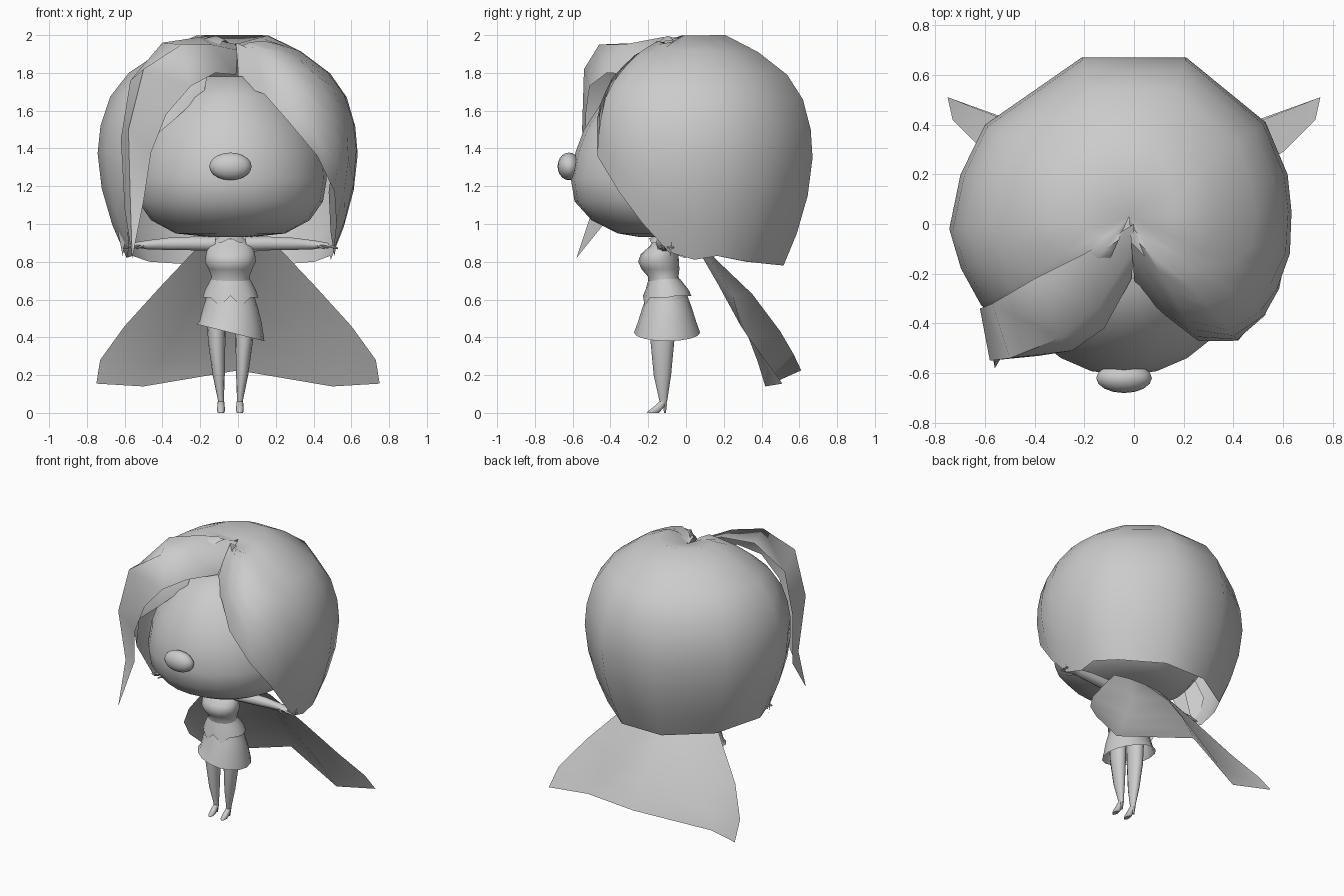
import bpy
import bmesh
from math import sin, cos, pi, radians
from mathutils import Vector

if "Cube" in bpy.data.objects:
    bpy.data.objects.remove(bpy.data.objects["Cube"])

# One plain grey covers everything
grey = bpy.data.materials.new("plain grey")
grey.use_nodes = True
GREY = (0.6, 0.6, 0.6, 1)
grey.diffuse_color = GREY
grey.node_tree.nodes["Principled BSDF"].inputs["Base Color"].default_value = GREY

MID = -0.04  # symmetry line of the figure


def finish(name, bm, angle=45):
    """Turn a bmesh into a smooth-shaded object."""
    bmesh.ops.remove_doubles(bm, verts=bm.verts, dist=0.0005)
    bmesh.ops.recalc_face_normals(bm, faces=bm.faces)
    mesh = bpy.data.meshes.new(name)
    bm.to_mesh(mesh)
    bm.free()
    obj = bpy.data.objects.new(name, mesh)
    bpy.context.collection.objects.link(obj)
    mesh.materials.append(grey)
    bpy.ops.object.select_all(action="DESELECT")
    obj.select_set(True)
    bpy.context.view_layer.objects.active = obj
    bpy.ops.object.shade_smooth_by_angle(angle=radians(angle))
    return obj


def loft(name, rows, closed=False, caps=False, angle=45):
    """Skin a list of point rows with quads."""
    bm = bmesh.new()
    grid = [[bm.verts.new(p) for p in row] for row in rows]
    n = len(rows[0])
    for a, b in zip(grid, grid[1:]):
        for i in range(n if closed else n - 1):
            j = (i + 1) % n
            bm.faces.new((a[i], a[j], b[j], b[i]))
    if caps:
        bm.faces.new(grid[0])
        bm.faces.new(grid[-1])
    return finish(name, bm, angle)


def ring(x, y, z, ra, rb, sides, along="z"):
    """Ellipse of points across the z or x axis."""
    turns = [2 * pi * i / sides for i in range(sides)]
    if along == "x":
        return [Vector((x, y + ra * cos(t), z + rb * sin(t))) for t in turns]
    return [Vector((x + ra * cos(t), y + rb * sin(t), z)) for t in turns]


def stack(name, sections, sides=16, caps=True, bend=None):
    """Body part from (z, y centre, x radius, y radius) sections."""
    rows = [ring(MID, y, z, rx, ry, sides) for z, y, rx, ry in sections]
    if bend:
        for p in rows[-1]:
            p.z += bend(p)
    return loft(name, rows, True, caps)


# Head, listed as height, half width, front and back
head = [(.93, .1, -.24, .1), (.95, .29, -.36, .2), (1.02, .42, -.5, .3),
        (1.12, .49, -.59, .4), (1.24, .51, -.61, .45), (1.38, .5, -.585, .5),
        (1.5, .46, -.54, .5), (1.67, .34, -.43, .45), (1.78, .17, -.27, .25)]
stack("head", [(z, (f + b) / 2, w, (b - f) / 2) for z, w, f, b in head], 24)

# Nose
bm = bmesh.new()
bmesh.ops.create_uvsphere(bm, u_segments=16, v_segments=10, radius=1)
for v in bm.verts:
    v.co = Vector((MID + v.co.x * .112, v.co.y * .06 - .62, v.co.z * .073 + 1.305))
finish("nose", bm)

# Hair cap: one vertical profile spread over columns of (x, y, bottom height)
profile = [(0, 1.95), (.28, 2), (.55, 1.91), (.79, 1.79), (.92, 1.66),
           (.985, 1.5), (1, 1.35), (.96, 1.15), (.87, .95), (.76, .78)]
columns = [(.01, -.33, 1.78), (.16, -.43, 1.69), (.27, -.49, 1.55),
           (.42, -.47, 1.36), (.53, -.37, 1.17), (.585, -.26, 1),
           (.63, -.12, .85), (.635, .05, .81), (.62, .2, .83), (.53, .41, .8),
           (.21, .67, .78), (-.21, .67, .78), (-.6, .4, .8), (-.7, .2, .83),
           (-.745, -.02, .82), (-.7, -.18, .87), (-.62, -.33, 1.15),
           (-.52, -.4, 1.4), (-.35, -.42, 1.55), (-.2, -.38, 1.7)]


def along_profile(u):
    i = min(int(u), len(profile) - 2)
    (r0, z0), (r1, z1) = profile[i], profile[i + 1]
    return r0 + (r1 - r0) * (u - i), z0 + (z1 - z0) * (u - i)


def hair_column(x, y, bottom):
    end = len(profile) - 1
    while along_profile(end)[1] < bottom:
        end -= 0.01
    pole = Vector((-.02, .03))
    points = []
    for k in range(10):
        r, z = along_profile(end * k / 9)
        flat = pole.lerp(Vector((x, y)), r)
        # slight valley along the parting
        valley = .05 * max(0, 1 - abs(flat.x - .02) / .13) if flat.y < 0 else 0
        points.append((flat.x, flat.y, z - valley))
    return points


loft("hair_cap", [hair_column(*c) for c in columns], angle=60)

# Swept fringe hanging over the right side of the face
tip = (-.56, -.58, .82)
under = [(-.01, -.22, 1.79), (-.12, -.42, 1.8), (-.25, -.51, 1.73),
         (-.38, -.53, 1.58), (-.46, -.53, 1.38), (-.5, -.48, 1.12), tip]
crest = [(0, -.1, 1.92), (-.14, -.33, 1.95), (-.3, -.46, 1.95),
         (-.5, -.54, 1.82), (-.58, -.55, 1.5), (-.57, -.48, 1.12), tip]
outer = [(0, 0, 1.95), (-.2, -.12, 1.99), (-.4, -.22, 1.96),
         (-.57, -.32, 1.76), (-.62, -.34, 1.45), (-.6, -.37, 1.08), tip]
loft("fringe", [under, crest, outer], angle=70)

# Side locks in front of the ears
for side, label in ((1, "left"), (-1, "right")):
    centre = -.05
    lock = [(.55, -.15, 1.32), (.53, -.18, 1.17), (.54, -.13, .96),
            (.56, -.08, .83), (.61, -.07, 1.08)]
    bm = bmesh.new()
    bm.faces.new([bm.verts.new((centre + side * x, y, z)) for x, y, z in lock])
    finish(label + "_side_lock", bm)

# Torso, neck and collar
stack("torso", [(.58, -.1, .135, .115), (.64, -.1, .125, .105),
                (.72, -.12, .1, .08), (.76, -.135, .115, .1),
                (.8, -.145, .135, .108), (.84, -.14, .13, .1),
                (.88, -.12, .12, .075), (.92, -.115, .075, .05)])
stack("neck", [(.9, -.115, .045, .04), (1, -.1, .045, .04)], 10)
stack("collar", [(.935, -.115, .06, .05), (.92, -.12, .1, .075)], 12, False,
      lambda p: -.02 if abs(p.x - MID) > .02 else .005)

# Jacket hem with a front notch, and the slanted skirt
stack("jacket_hem", [(.71, -.115, .103, .083), (.65, -.1, .135, .115),
                     (.61, -.1, .148, .128)], 16, False,
      lambda p: (.01 if abs(p.x - MID) < .02 else -.045 if abs(p.x - MID) < .08
                 else 0) if p.y < -.1 else .01)
stack("skirt", [(.64, -.1, .115, .1), (.56, -.1, .145, .13),
                (.48, -.1, .165, .155), (.425, -.1, .18, .175)], 16, False,
      lambda p: -.25 * (p.x - MID))

# Limbs, built for each side
for side, label in ((1, "left"), (-1, "right")):
    def limb(name, sections, sides=10, along="z"):
        rows = [ring(MID + side * x, y, z, a, b, sides, along)
                for x, y, z, a, b in sections]
        loft(label + "_" + name, rows, True, True)

    limb("leg", [(.075, -.125, .56, .052, .07), (.073, -.125, .38, .046, .063),
                 (.062, -.125, .2, .032, .046), (.05, -.12, .06, .015, .02)], 12)
    limb("foot", [(.05, -.12, .06, .017, .022), (.05, -.145, .03, .02, .03),
                  (.05, -.17, .008, .02, .035), (.05, -.175, 0, .016, .032)])
    limb("heel", [(.05, -.11, .05, .012, .012), (.05, -.112, 0, .006, .006)], 6)
    limb("arm", [(.08, -.115, .895, .045, .04), (.2, -.11, .897, .04, .038),
                 (.33, -.1, .895, .035, .034), (.44, -.095, .89, .027, .025),
                 (.48, -.095, .89, .035, .018), (.52, -.095, .885, .034, .015)],
         along="x")
    # Fingers and thumb
    for k in range(3):
        y = -.12 + .025 * k
        limb("finger_" + str(k + 1), [(.51, y, .885, .011, .011),
                                      (.57, y, .872, .005, .005)], 6, "x")
    limb("thumb", [(.46, -.12, .885, .012, .01), (.5, -.15, .87, .005, .005)],
         6, "x")

# Cape: half a sheet, mirrored
cape = loft("cape", [
    [(0, .12, .85), (.12, .1, .86), (.22, .06, .87)],
    [(0, .35, .63), (.22, .25, .62), (.4, .17, .68)],
    [(0, .5, .43), (.34, .33, .4), (.6, .29, .46)],
    [(0, .57, .31), (.42, .38, .27), (.73, .42, .28)],
    [(0, .61, .225), (.5, .42, .14), (.75, .51, .155)]], angle=60)
mirror = cape.modifiers.new("mirror", "MIRROR")
mirror.use_clip = True
